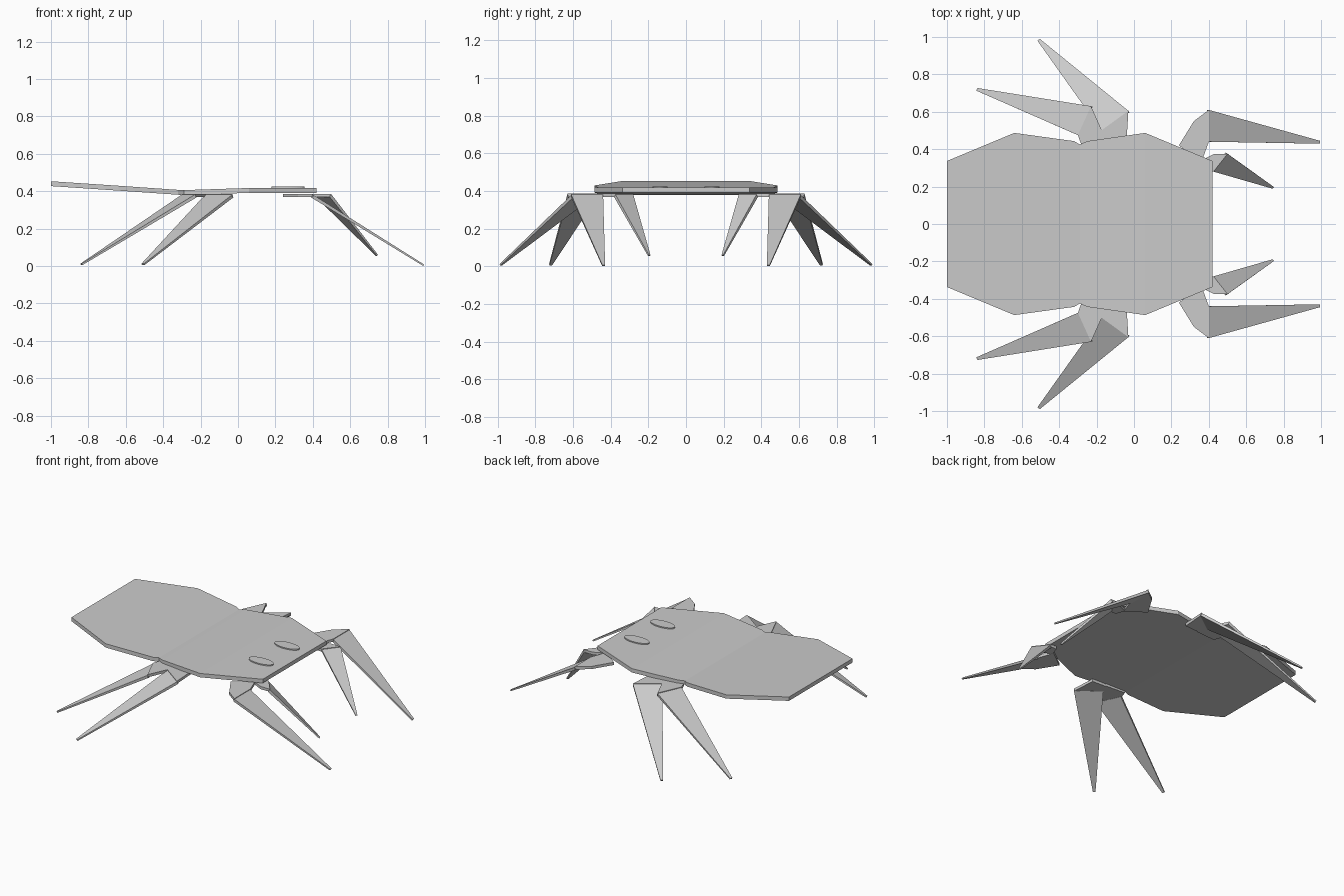
import bpy, bmesh
from mathutils import Vector

if "Cube" in bpy.data.objects:
    bpy.data.objects.remove(bpy.data.objects["Cube"])


def finish(name, bm, mirror=False):
    bmesh.ops.recalc_face_normals(bm, faces=bm.faces[:])
    me = bpy.data.meshes.new(name)
    bm.to_mesh(me)
    bm.free()
    ob = bpy.data.objects.new(name, me)
    bpy.context.collection.objects.link(ob)
    if mirror:
        m = ob.modifiers.new("Mirror", 'MIRROR')
        m.use_axis = (False, True, False)
    return ob


def loft(name, top, bottom):
    """Closed plate between two matching outlines, mirrored left/right."""
    bm = bmesh.new()
    a = [bm.verts.new(p) for p in top]
    b = [bm.verts.new(p) for p in bottom]
    bm.faces.new(a)
    bm.faces.new(b[::-1])
    n = len(a)
    for i in range(n):
        bm.faces.new((a[i], b[i], b[(i + 1) % n], a[(i + 1) % n]))
    return finish(name, bm, True)


# body: thin folded plate, cross rows of (x, half width, top height)
rows = [(-1, .337, .453), (-.64, .487, .429), (-.32, .443, .407),
        (-.29, .425, .405), (-.25, .443, .407), (.06, .487, .417),
        (.42, .337, .417)]
T = .026
bm = bmesh.new()
rings = [[bm.verts.new(p) for p in ((x, -w, z), (x, w, z), (x, w, z - T), (x, -w, z - T))]
         for x, w, z in rows]
for r, s in zip(rings, rings[1:]):
    for i in range(4):
        j = (i + 1) % 4
        bm.faces.new((r[i], r[j], s[j], s[i]))
bm.faces.new(rings[0])
bm.faces.new(rings[-1][::-1])
finish("body_plate", bm)

# eyes: flat oval discs
bm = bmesh.new()
bmesh.ops.create_cone(bm, cap_ends=True, segments=32, radius1=1, radius2=1, depth=1)
for v in bm.verts:
    v.co = (.268 + .088 * v.co.x, .137 + .04 * v.co.y, .419 + .011 * v.co.z)
finish("eye", bm, True)

# legs: name, hip outline from outer knee to inner knee, foot tip
legs = [
    ("front_outer", [(.40, .61), (.32, .55), (.24, .42), (.36, .33), (.40, .44)], (.995, .437, .008)),
    ("front_inner", [(.50, .375), (.43, .375), (.36, .34), (.38, .28), (.425, .28)], (.745, .193, .06)),
    ("rear_front", [(-.03, .605), (-.04, .44), (-.22, .43), (-.175, .50)], (-.51, .985, .012)),
    ("rear_back", [(-.23, .63), (-.14, .43), (-.28, .42), (-.30, .475)], (-.84, .72, .012)),
]
for name, hip, tip in legs:
    loft(name + "_hip", [(x, y, .386) for x, y in hip], [(x, y, .368) for x, y in hip])
    # shin: thin tapered blade from knee edge to foot
    k1, k2, t = Vector((*hip[0], .382)), Vector((*hip[-1], .382)), Vector(tip)
    e = (k1 - k2) * .045
    n = (k1 - k2).cross(t - k1).normalized()
    n *= -1 if n.z > 0 else 1
    loft(name + "_shin", [k1, k2, t - e, t + e],
         [k1 + n * .018, k2 + n * .018, t - e + n * .009, t + e + n * .009])
